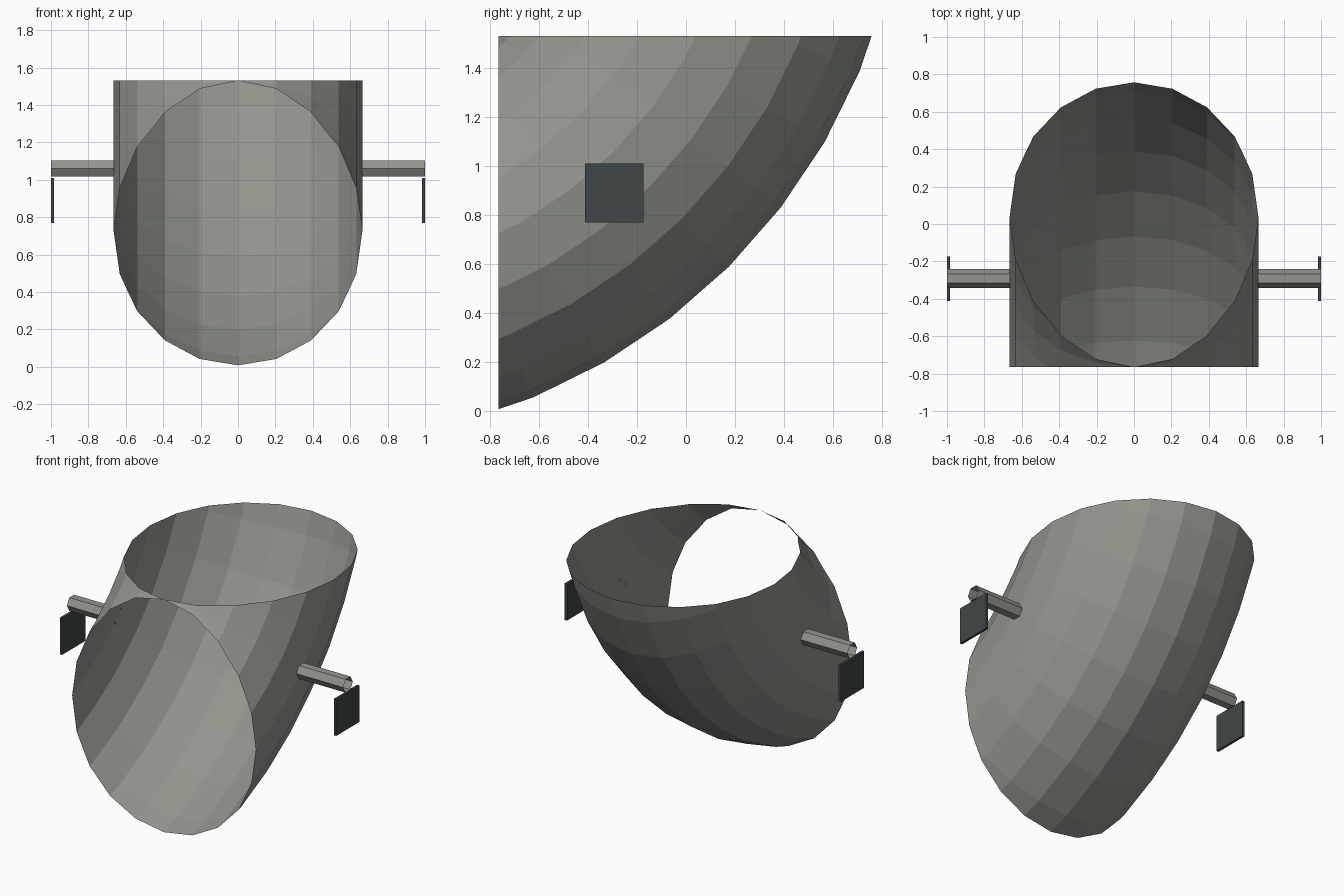
import bpy, bmesh, math
from mathutils import Vector, Matrix

if "Cube" in bpy.data.objects:
    bpy.data.objects.remove(bpy.data.objects["Cube"])


def material(name, rgb):
    m = bpy.data.materials.new(name)
    m.diffuse_color = (*rgb, 1)
    m.use_nodes = True
    m.node_tree.nodes["Principled BSDF"].inputs["Base Color"].default_value = m.diffuse_color
    return m


GREY = material("warm grey", (0.29, 0.30, 0.265))
DARK = material("dark slate", (0.05, 0.061, 0.063))


def finish(name, bm, mat):
    me = bpy.data.meshes.new(name)
    bm.to_mesh(me)
    bm.free()
    me.materials.append(mat)
    ob = bpy.data.objects.new(name, me)
    bpy.context.collection.objects.link(ob)
    return ob


def skin(bm, rings):
    # join successive closed rings with quads, leaving both ends open
    n = len(rings[0])
    for a, b in zip(rings, rings[1:]):
        for i in range(n):
            j = (i + 1) % n
            bm.faces.new((a[i], a[j], b[j], b[i]))


# Elbow: arc of a round pipe, trimmed by the front and top planes
R_TUBE, R_BEND = 0.665, 1.797
CORNER = Vector((0, -0.765, 1.53))
inner = R_BEND - R_TUBE
centre = CORNER + Vector((0, -1, 1)) * inner * math.sqrt(0.5)
bm = bmesh.new()
rings = []
for k in range(-5, 6):
    a = math.radians(45 + 7.5 * k)
    out = Vector((0, math.sin(a), -math.cos(a)))
    ring = []
    for i in range(20):
        t = math.tau * i / 20
        p = centre + out * (R_BEND + R_TUBE * math.cos(t))
        p.x = R_TUBE * math.sin(t)
        ring.append(bm.verts.new(p))
    rings.append(ring)
skin(bm, rings)
for normal in ((0, -1, 0), (0, 0, 1)):
    bmesh.ops.bisect_plane(bm, geom=bm.verts[:] + bm.edges[:] + bm.faces[:], dist=1e-4,
                           plane_co=CORNER, plane_no=normal, clear_outer=True)
bmesh.ops.recalc_face_normals(bm, faces=bm.faces[:])
# make the shell face outwards at its outermost side
bm.faces.ensure_lookup_table()
far = max(bm.faces, key=lambda f: (f.calc_center_median() - centre).length)
if far.normal.dot(far.calc_center_median() - centre) < 0:
    bmesh.ops.reverse_faces(bm, faces=bm.faces[:])
finish("elbow_shell", bm, GREY)

for side, s in (("right", 1), ("left", -1)):
    # Hollow six-sided side pin
    bm = bmesh.new()
    rings = []
    for x in (0.662, 1.0):
        rings.append([bm.verts.new((s * x, -0.291 + 0.05 * math.cos(math.tau * i / 6),
                                    1.06 + 0.05 * s * math.sin(math.tau * i / 6)))
                      for i in range(6)])
    skin(bm, rings)
    for f in bm.faces:
        f.normal_update()
        c = f.calc_center_median()
        if f.normal.dot(Vector((0, c.y + 0.291, c.z - 1.06))) < 0:
            f.normal_flip()
    finish(side + "_pin", bm, GREY)

    # Square plate hanging under the pin's end
    bm = bmesh.new()
    bmesh.ops.create_cube(bm, size=1, matrix=Matrix.Translation((s * 0.992, -0.293, 0.89))
                          @ Matrix.Diagonal((0.016, 0.24, 0.24, 1)))
    finish(side + "_plate", bm, DARK)
